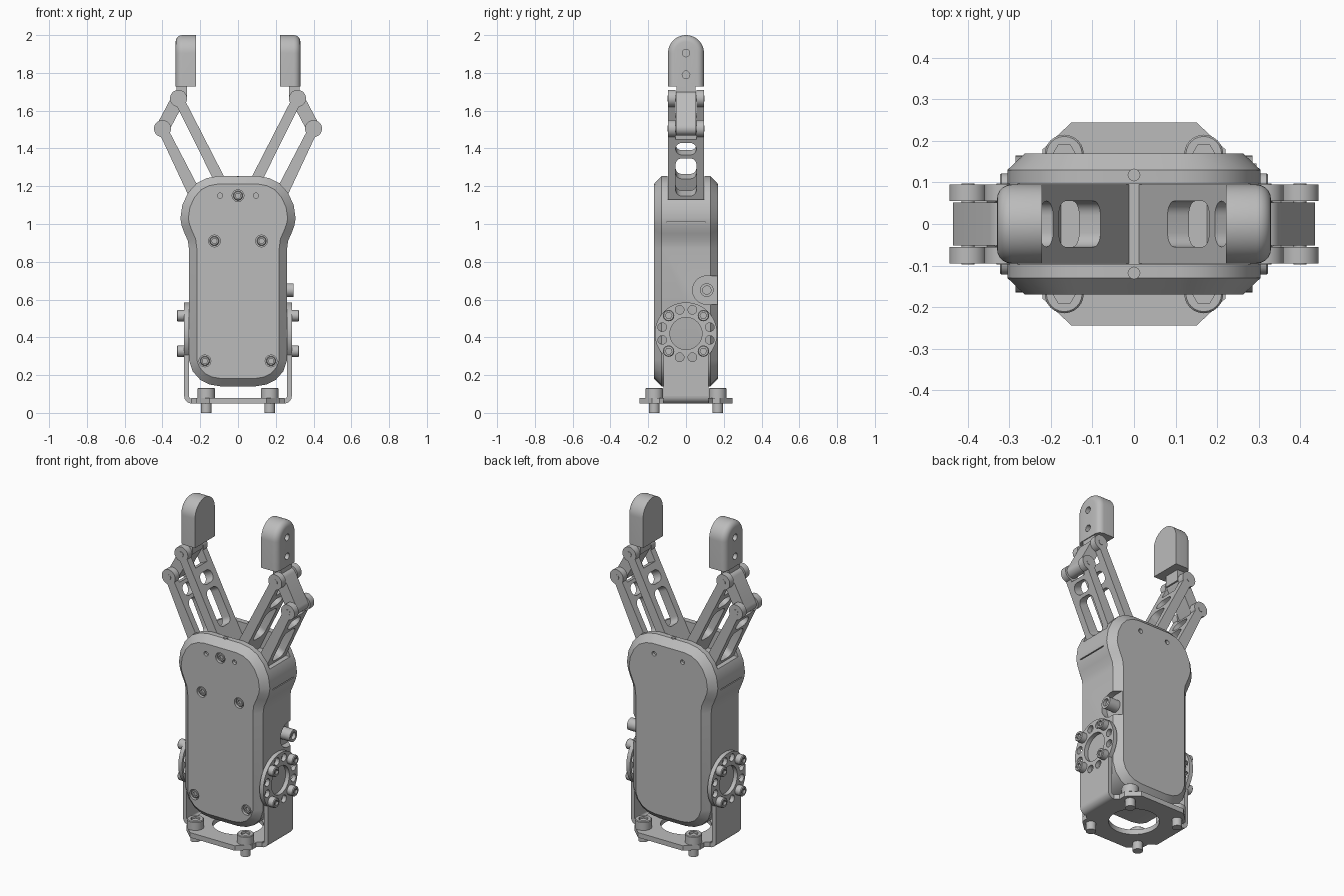
import bpy, bmesh
from math import sin, cos, pi, radians, atan2, asin, sqrt, hypot
from mathutils import Matrix

if "Cube" in bpy.data.objects:
    bpy.data.objects.remove(bpy.data.objects["Cube"], do_unlink=True)

grey = bpy.data.materials.new("light grey")
grey.use_nodes = True
grey.diffuse_color = (0.5, 0.5, 0.5, 1)
grey.node_tree.nodes["Principled BSDF"].inputs["Base Color"].default_value = (0.5, 0.5, 0.5, 1)
parts = []


# ---- helpers ----
def place(axis, p, q, d):
    return {"x": (d, p, q), "y": (p, d, q), "z": (p, q, d)}[axis]


def loft(name, rings, keep=True):
    """Skin a list of equal-length rings and cap both ends."""
    bm = bmesh.new()
    vs = [[bm.verts.new(p) for p in ring] for ring in rings]
    n = len(vs[0])
    for a, b in zip(vs, vs[1:]):
        for i in range(n):
            j = (i + 1) % n
            bm.faces.new((a[i], a[j], b[j], b[i]))
    bm.faces.new(vs[0])
    bm.faces.new(vs[-1])
    bmesh.ops.recalc_face_normals(bm, faces=bm.faces[:])
    me = bpy.data.meshes.new(name)
    bm.to_mesh(me)
    bm.free()
    ob = bpy.data.objects.new(name, me)
    bpy.context.scene.collection.objects.link(ob)
    if keep:
        parts.append(ob)
    return ob


def prism(name, pts, axis, lo, hi, keep=True):
    return loft(name, [[place(axis, p, q, d) for p, q in pts] for d in (lo, hi)], keep)


def arc(cx, cy, r, a0, a1, n=12):
    return [(cx + r * cos(radians(a0 + (a1 - a0) * i / n)),
             cy + r * sin(radians(a0 + (a1 - a0) * i / n))) for i in range(n + 1)]


def circle(cx, cy, r, n=32):
    return arc(cx, cy, r, 0, 360, n)[:-1]


def rect(x0, x1, y0, y1, r=0):
    if not r:
        return [(x0, y0), (x1, y0), (x1, y1), (x0, y1)]
    return (arc(x1 - r, y0 + r, r, -90, 0, 6) + arc(x1 - r, y1 - r, r, 0, 90, 6)
            + arc(x0 + r, y1 - r, r, 90, 180, 6) + arc(x0 + r, y0 + r, r, 180, 270, 6))


def cutter(pts, axis, lo, hi):
    return prism("cutter", pts, axis, lo, hi, keep=False)


def cut(ob, cutters):
    for c in cutters:
        m = ob.modifiers.new("cut", "BOOLEAN")
        m.operation, m.solver, m.object = "DIFFERENCE", "EXACT", c
    bpy.context.view_layer.update()
    dg = bpy.context.evaluated_depsgraph_get()
    me = bpy.data.meshes.new_from_object(ob.evaluated_get(dg))
    ob.modifiers.clear()
    ob.data = me
    for c in cutters:
        bpy.data.objects.remove(c, do_unlink=True)


def mirror(ob):
    ob.modifiers.new("mirror", "MIRROR").use_mirror_merge = False


def bolt(name, axis, p, q, base, top, r):
    """Round head with a hexagonal socket, facing from base to top."""
    n, step = 24, pi / 3
    def ring(rad, d, hexed=False):
        out = []
        for i in range(n):
            a = 2 * pi * i / n
            k = rad * cos(step / 2) / cos(a % step - step / 2) if hexed else rad
            out.append(place(axis, p + k * cos(a), q + k * sin(a), d))
        return out
    s = 1 if top > base else -1
    return loft(name, [ring(r, base), ring(r, top - s * 0.004), ring(r - 0.004, top),
                       ring(r * 0.58, top, True), ring(r * 0.58, top - s * 0.012, True)])


# ---- body: chamfered case with a slot on top ----
half = [(.09, .14), (.15, .15), (.2, .175), (.24, .22), (.26, .28), (.26, .87), (.265, .91),
        (.283, .95), (.298, .99), (.305, 1.03), (.295, 1.1), (.265, 1.165), (.22, 1.215),
        (.165, 1.243), (.11, 1.253)]
outer = half + [(-x, z) for x, z in reversed(half)]
inner = []
for i, (x, z) in enumerate(outer):
    (x0, z0), (x1, z1) = outer[i - 1], outer[(i + 1) % len(outer)]
    tx, tz = x1 - x0, z1 - z0
    l = hypot(tx, tz)
    inner.append((x - .042 * tz / l, z + .042 * tx / l))
body = loft("body", [[place("y", x, z, y) for x, z in ring]
                     for ring, y in ((inner, -.17), (outer, -.13), (outer, .13), (inner, .17))])
screws = [(-.125, .91), (.125, .91), (0, 1.15), (-.175, .275), (.175, .275)]
tools = [cutter(rect(-.5, .5, 1.13, 1.4), "y", -.098, .098)]
tools += [cutter(circle(x, z, .031), "y", -.2, -.15) for x, z in screws]
for x in (-.095, .095):
    tools += [cutter(circle(x, 1.15, .014, 16), "y", s * .15, s * .2) for s in (-1, 1)]
tools += [cutter(circle(0, s * .118, .014, 16), "z", 1.2, 1.3) for s in (-1, 1)]
# side seams and the recess around the connector
tools += [cutter(rect(-.1, .1, 1.007, 1.013), "x", s * .293, s * .4) for s in (-1, 1)]
tools.append(cutter([(.3, .575)] + [(.3, .725)] + arc(.11, .65, .075, 90, 270, 20), "x", .222, .4))
cut(body, tools)
for x, z in screws:
    bolt("case_screw", "y", x, z, -.14, -.164, .025)

# ---- side connector ----
connector = prism("connector", circle(.11, .65, .036), "x", .2, .295)
cut(connector, [cutter(circle(.11, .65, .022), "x", .275, .4)])

# ---- mounting bracket ----
side = prism("bracket_side", [(-.12, .09), (.12, .09)] + arc(0, .42, .165, -43.3, 223.3, 48),
             "x", .26, .285)
tools = [cutter(circle(0, .42, .085, 40), "x", .2, .4)]
for k in range(12):
    a = radians(15 + 30 * k)
    tools.append(cutter(circle(.13 * cos(a), .42 + .13 * sin(a), .023, 16), "x", .2, .4))
cut(side, tools)
mirror(side)
bend = prism("bracket_bend", arc(.245, .09, .04, -90, 0, 8) + arc(.245, .09, .015, 0, -90, 8)
             + [(.245, .08)], "y", -.12, .12)
mirror(bend)
quarter = [(.245, .12), (.22, .14), (.22, .18), (.15, .245)]
right_half = [(x, -y) for x, y in reversed(quarter)] + quarter
base = prism("bracket_base", right_half + [(-x, y) for x, y in reversed(right_half)],
             "z", .05, .08)
cut(base, [cutter(circle(0, 0, .14, 48), "z", 0, .2)])

# ---- bracket bolts ----
for sx in (-1, 1):
    for sy in (-1, 1):
        bolt("base_bolt_head", "z", sx * .168, sy * .168, .08, .132, .047)
        prism("base_bolt_shaft", circle(sx * .168, sy * .168, .028, 24), "z", 0, .06)
        bolt("side_bolt", "x", sy * .092, .515, sx * .255, sx * .323, .03)
        bolt("side_bolt", "x", sy * .092, .327, sx * .255, sx * .323, .03)


# ---- finger links ----
def link(name, a, b, t0, t1, slots, fork):
    dx, dz = b[0] - a[0], b[1] - a[1]
    length, r = hypot(dx, dz), .045
    edge = 180 - asin(t1 / r) * 180 / pi
    ob = prism(name, [(0, -t0)] + arc(length, 0, r, -edge, edge, 28) + [(0, t0)],
               "y", -.095, .095)
    tools = [cutter(rect(u0, u1, -.055, .055, .034), "z", -.2, .2) for u0, u1 in slots]
    tools.append(cutter(rect(fork, 1, -.055, .055), "z", -.2, .2))
    cut(ob, tools)
    turn = Matrix.Rotation(-atan2(dz, dx), 4, "Y")
    ob.data.transform(Matrix.Translation((a[0], 0, a[1])) @ turn)
    mirror(ob)


knuckle, elbow = (.315, 1.665), (.4, 1.505)
link("inner_link", (.03, 1.1), knuckle, .03, .026, [(.17, .39), (.42, .49)], .53)
link("outer_link", (.2, 1.1), elbow, .035, .026, [(.07, .29), (.31, .38)], .4)

# ---- coupler, pins and neck ----
tilt = atan2(elbow[1] - knuckle[1], elbow[0] - knuckle[0]) * 180 / pi
mirror(prism("coupler", arc(*knuckle, .036, tilt + 90, tilt + 270, 14)
             + arc(*elbow, .036, tilt - 90, tilt + 90, 14), "y", -.052, .052))
for point in (knuckle, elbow):
    mirror(prism("joint_pin", circle(*point, .016, 16), "y", -.097, .097))
mirror(prism("fingertip_neck", rect(.27, .325, 1.66, 1.76), "y", -.05, .05))

# ---- fingertips: arched pads with a rounded outer edge ----
tip = prism("fingertip", [(-.095, 1.728), (.095, 1.728)] + arc(0, 1.905, .095, 0, 180, 24),
            "x", .222, .33)
bm = bmesh.new()
bm.from_mesh(tip.data)
edges = [e for e in bm.edges if all(v.co.x > .32 for v in e.verts)
         and not all(v.co.z < 1.74 for v in e.verts)]
bmesh.ops.bevel(bm, geom=edges, offset=.035, segments=5, profile=.5, affect="EDGES")
bm.to_mesh(tip.data)
bm.free()
cut(tip, [cutter(circle(0, z, .02, 20), "x", .28, .5) for z in (1.79, 1.905)])
mirror(tip)

# ---- shading and colour ----
for ob in parts:
    me = ob.data
    me.materials.clear()
    me.materials.append(grey)
    for f in me.polygons:
        f.material_index = 0
    me.shade_smooth()
    me.set_sharp_from_angle(angle=radians(28))
